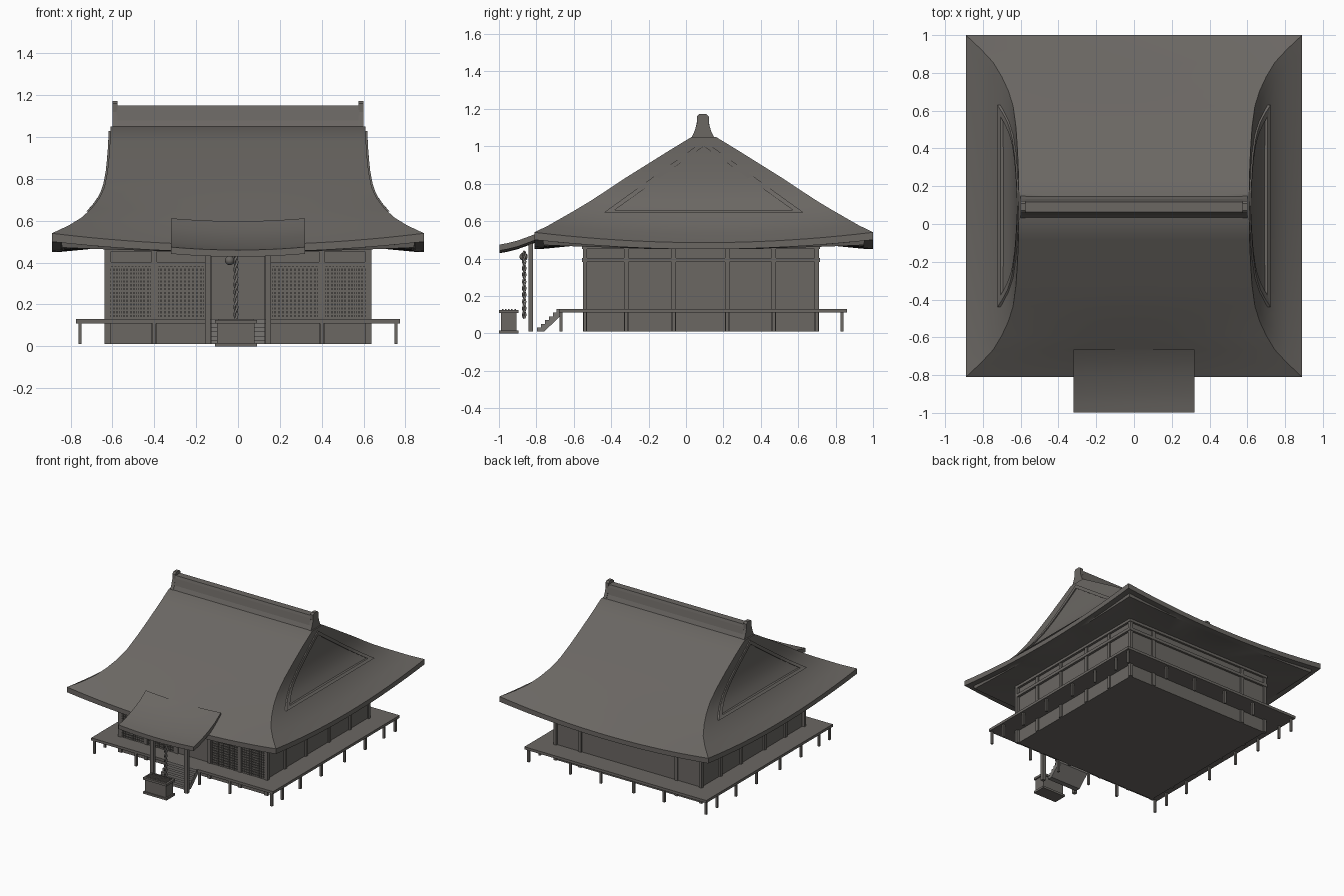
import bpy, bmesh, math
from mathutils import Vector

if "Cube" in bpy.data.objects:
    bpy.data.objects.remove(bpy.data.objects["Cube"])

CY = 0.095  # centre of the hall along y


def material(name, rgb):
    m = bpy.data.materials.new(name)
    m.diffuse_color = (*rgb, 1)
    m.use_nodes = True
    m.node_tree.nodes["Principled BSDF"].inputs["Base Color"].default_value = m.diffuse_color
    return m


WOOD = material("weathered_grey_brown", (0.145, 0.135, 0.124))
STEP = material("pale_grey_wood", (0.19, 0.18, 0.17))


def finish(name, bm, mat=WOOD, smooth=False):
    bmesh.ops.recalc_face_normals(bm, faces=bm.faces)
    me = bpy.data.meshes.new(name)
    bm.to_mesh(me)
    bm.free()
    ob = bpy.data.objects.new(name, me)
    bpy.context.collection.objects.link(ob)
    me.materials.append(mat)
    if smooth:
        bpy.context.view_layer.objects.active = ob
        ob.select_set(True)
        bpy.ops.object.shade_smooth_by_angle(angle=math.radians(35))
        ob.select_set(False)
    return ob


def add_box(bm, x0, x1, y0, y1, z0, z1):
    vs = bmesh.ops.create_cube(bm, size=1)["verts"]
    for v in vs:
        v.co = Vector(((x0 + x1) / 2 + v.co.x * (x1 - x0),
                       (y0 + y1) / 2 + v.co.y * (y1 - y0),
                       (z0 + z1) / 2 + v.co.z * (z1 - z0)))


def boxes(name, items, mat=WOOD):
    bm = bmesh.new()
    for b in items:
        add_box(bm, *b)
    return finish(name, bm, mat)


def prism(name, profile, x0, x1, mat=WOOD):
    """Extrude a (y, z) outline along x."""
    bm = bmesh.new()
    f = bm.faces.new([bm.verts.new((x0, y, z)) for y, z in profile])
    ext = bmesh.ops.extrude_face_region(bm, geom=[f])["geom"]
    bmesh.ops.translate(bm, vec=(x1 - x0, 0, 0),
                        verts=[g for g in ext if isinstance(g, bmesh.types.BMVert)])
    return finish(name, bm, mat)


# main roof: stacked rectangular rings (half x, half y, z, sag of the middle)
TOP = [(.89, .905, .54, .055), (.81, .83, .577, .042), (.745, .76, .617, .028),
       (.70, .685, .66, .015), (.665, .61, .705, .006), (.64, .53, .757, 0),
       (.625, .42, .83, 0), (.617, .30, .905, 0), (.612, .18, .98, 0), (.61, .065, 1.05, 0)]
UNDER = [(.60, .62, .475, 0), (.84, .855, .472, .02), (.845, .86, .495, .045), (.89, .905, .50, .05)]
N = 20
bm = bmesh.new()
rings = []
for hx, hy, z, sag in UNDER + TOP:
    corners = [(-hx, -hy), (hx, -hy), (hx, hy), (-hx, hy)]
    ring = []
    for i in range(4):
        (ax, ay), (bx, by) = corners[i], corners[(i + 1) % 4]
        for k in range(N):
            t = k / N
            drop = sag * (1 - abs(2 * t - 1) ** 2)
            ring.append(bm.verts.new((ax + (bx - ax) * t, CY + ay + (by - ay) * t, z - drop)))
    rings.append(ring)
for a, b in zip(rings, rings[1:]):
    for k in range(4 * N):
        j = (k + 1) % (4 * N)
        bm.faces.new((a[k], a[j], b[j], b[k]))
bm.faces.new(rings[0])
bm.faces.new(rings[-1])
finish("main_roof", bm, smooth=True)


def roof_x(z):
    for a, b in zip(TOP, TOP[1:]):
        if a[2] <= z <= b[2]:
            return a[0] + (b[0] - a[0]) * (z - a[2]) / (b[2] - a[2])
    return TOP[-1][0]


# triangular gable frames lying on the curved roof ends
outer = [(-.535, .645), (0, 1.03), (.535, .645)]
inner = [(-.475, .66), (0, 1.0), (.475, .66)]
for side, s in (("left", -1), ("right", 1)):
    bm = bmesh.new()
    M = 12
    loops = []
    for lift, tri in ((-.01, outer), (.008, outer), (.008, inner), (-.01, inner)):
        loop = []
        for i in range(3):
            a, b = tri[i], tri[(i + 1) % 3]
            for k in range(M):
                y = a[0] + (b[0] - a[0]) * k / M
                z = a[1] + (b[1] - a[1]) * k / M
                loop.append(bm.verts.new((s * (roof_x(z) + lift), CY + y, z)))
        loops.append(loop)
    for a, b in zip(loops, loops[1:] + loops[:1]):
        for k in range(3 * M):
            j = (k + 1) % (3 * M)
            bm.faces.new((a[k], a[j], b[j], b[k]))
    finish(side + "_gable_frame", bm)

# ridge and its end tiles
half = [(.062, 1.035), (.042, 1.08), (.032, 1.13), (.026, 1.15)]
cap = [(.066, 1.035), (.045, 1.08), (.032, 1.12), (.032, 1.16), (.018, 1.173)]


def mirrored(pts):
    return [(.09 - y, z) for y, z in pts] + [(.09 + y, z) for y, z in reversed(pts)]


prism("ridge", mirrored(half), -.58, .58)
for side, s in (("left", -1), ("right", 1)):
    prism(side + "_ridge_end", mirrored(cap), s * .575, s * .60)

# porch roof flowing out of the front slope
bm = bmesh.new()
path = [(-.998, .46), (-.95, .469), (-.90, .482), (-.855, .498), (-.81, .515),
        (-.735, .550), (-.665, .598)]
sheets = []
for th in (0, .032):
    sheets.append([[bm.verts.new((.32 * (i / 8 - 1), y, z - th + .014 * (i / 8 - 1) ** 2))
                    for i in range(17)] for y, z in path])
for g in sheets:
    for r, q in zip(g, g[1:]):
        for i in range(16):
            bm.faces.new((r[i], r[i + 1], q[i + 1], q[i]))
rim = [[r[0] for r in g] + g[-1][1:] + [r[-1] for r in g[-2::-1]] + g[0][-2:0:-1] for g in sheets]
for k in range(len(rim[0])):
    j = (k + 1) % len(rim[0])
    bm.faces.new((rim[0][k], rim[0][j], rim[1][j], rim[1][k]))
finish("porch_roof", bm, smooth=True)

# hall body, columns and beams
X, Y0, Y1 = .62, -.54, .70
boxes("hall_walls", [(-X, X, Y0, Y1, .01, .50)])
front_x = [-.625, -.40, -.14, .14, .40, .625]
side_y = [-.54, -.32, -.065, .22, .47, .70]
cols = [(x - .013, x + .013, Y0 - .012, Y0 + .01, .01, .49) for x in front_x]
cols += [(x - .013, x + .013, Y1 - .01, Y1 + .010, .01, .49) for x in (-.62, -.41, .41, .62)]
cols += [(s * X - .012, s * X + .012, y - .012, y + .012, .01, .49) for y in side_y for s in (-1, 1)]
boxes("hall_columns", cols)
beams = []
for z0, z1 in ((.38, .403), (.452, .472)):
    for s in (-1, 1):
        beams.append((s * X - .018, s * X + .018, Y0 - .016, Y1 + .016, z0, z1))
        if s > 0:
            beams.append((-X, X, Y1 - .01, Y1 + .016, z0, z1))
        beams.append((.14 * s, X * s, Y0 - .016, Y0 + .01, z0, z1))
boxes("hall_beams", beams)

# lattice shutters on the front
bars = []
for a, b in ((.16, .385), (.415, .61)):
    for s in (-1, 1):
        nx, nz = 12, 13
        for i in range(nx + 1):
            x = s * (a + (b - a) * i / nx)
            bars.append((x - .004, x + .004, Y0 - .009, Y0 + .002, .13, .378))
        for k in range(nz + 1):
            z = .135 + .24 * k / nz
            bars.append((s * a, s * b, Y0 - .007, Y0 + .002, z - .004, z + .004))
boxes("front_lattice", bars)

# veranda with short posts
boxes("veranda_deck", [(-.775, .775, -.68, .86, .11, .13)])
posts = [(x, y) for x in (-.755, -.40, -.14, .14, .40, .755) for y in (-.668, .835)]
posts += [(s * .755, y) for y in side_y[1:-1] + [-.54, .70] for s in (-1, 1)]
boxes("veranda_posts", [(x - .008, x + .008, y - .008, y + .008, .01, .115) for x, y in posts])

# porch posts and lintel
boxes("porch_posts", [(s * .145 - .013, s * .145 + .013, -.843, -.817, .01, .48) for s in (-1, 1)])

# front stairs
n = 6
line = []
for i in range(n):
    y = -.797 + .127 * i / n
    line += [(y, .01 + .12 * i / n), (y, .01 + .12 * (i + 1) / n)]
prism("front_stairs", line + [(-.67, .13), (-.67, .095), (-.757, .01)], -.13, .13, STEP)

# offering box with rims
boxes("offering_box", [(-.10, .08, -.99, -.905, .01, .115), (-.11, .09, -.999, -.895, .108, .125),
                       (-.11, .09, -.999, -.895, 0, .016)])
boxes("offering_box_slats", [(-.095, .075, y - .004, y + .004, .12, .13)
                             for y in (-.98, -.963, -.947, -.931, -.914)])

# twisted bell rope
cu = bpy.data.curves.new("bell_rope", "CURVE")
cu.dimensions = "3D"
cu.bevel_depth = .006
cu.bevel_resolution = 1
cu.use_fill_caps = True
for ph in (0, math.pi):
    sp = cu.splines.new("POLY")
    sp.points.add(79)
    for i, p in enumerate(sp.points):
        a = ph + i * .4
        p.co = (-.01 + .006 * math.cos(a), -.865 + .006 * math.sin(a), .08 + .36 * i / 79, 1)
cu.materials.append(STEP)
bpy.context.collection.objects.link(bpy.data.objects.new("bell_rope", cu))

# round bell
bm = bmesh.new()
bmesh.ops.create_uvsphere(bm, u_segments=16, v_segments=10, radius=.022)
bmesh.ops.translate(bm, vec=(-.04, -.868, .41), verts=bm.verts)
finish("bell", bm, smooth=True)
